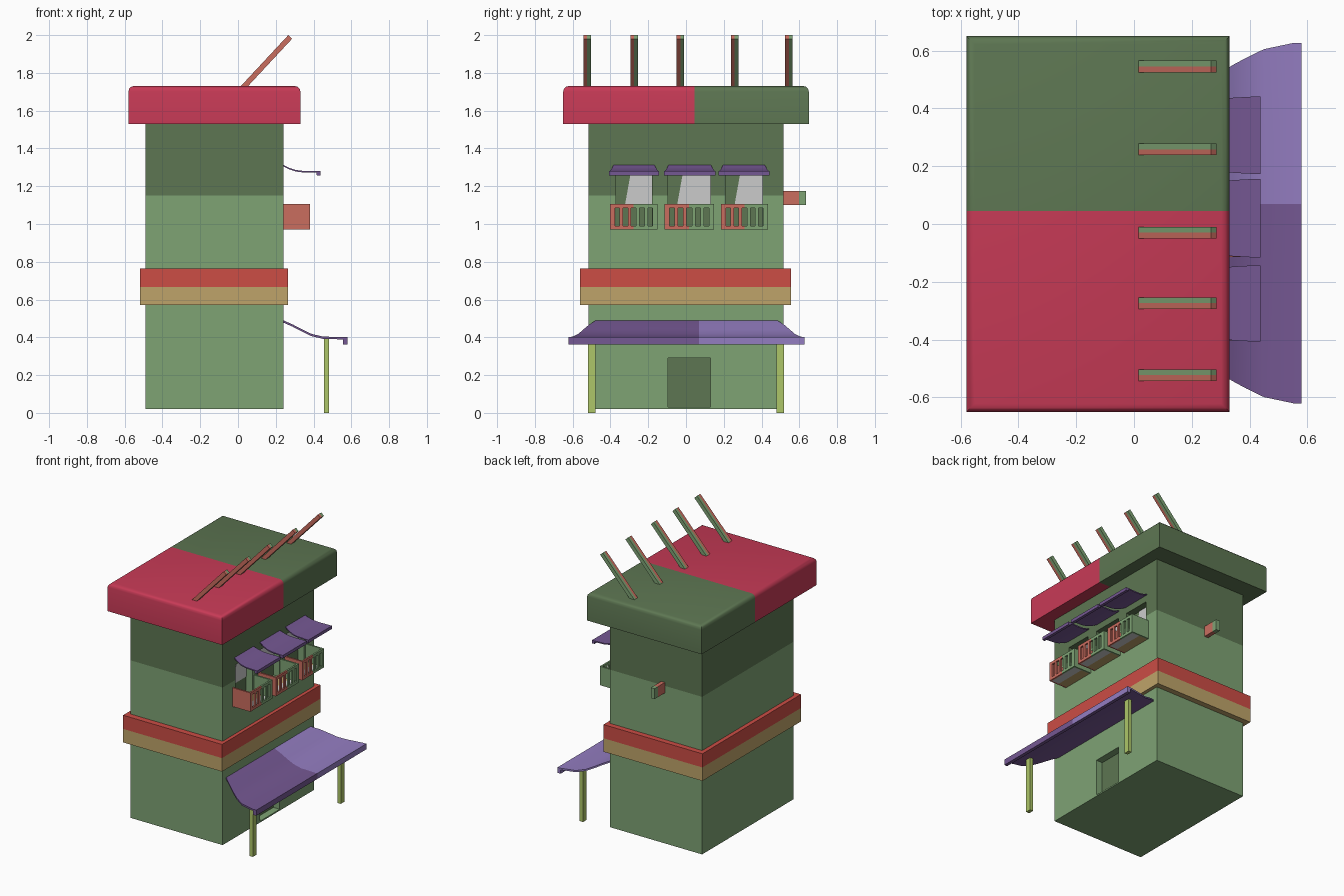
import bpy, bmesh, math
from mathutils import Vector

if "Cube" in bpy.data.objects:
    bpy.data.objects.remove(bpy.data.objects["Cube"])


def material(name, r, g, b):
    m = bpy.data.materials.new(name)
    lin = [((c / 255 + 0.055) / 1.055) ** 2.4 for c in (r, g, b)]
    m.diffuse_color = (*lin, 1)
    m.use_nodes = True
    m.node_tree.nodes["Principled BSDF"].inputs["Base Color"].default_value = m.diffuse_color
    return m


GREEN = material("mid green", 126, 163, 116)
DARK = material("dark green", 93, 118, 82)
CRIMSON = material("crimson", 199, 58, 86)
SALMON = material("salmon red", 202, 109, 95)
BRICK = material("brick red", 204, 77, 69)
TAN = material("tan", 191, 164, 106)
PURPLE = material("purple", 117, 88, 147)
LILAC = material("lilac", 148, 125, 193)
LIME = material("lime", 174, 198, 104)
GREY = material("pale grey", 203, 203, 203)


def add_box(bm, lo, hi):
    vs = bmesh.ops.create_cube(bm, size=1)["verts"]
    for v in vs:
        v.co = [(l + h) / 2 + c * (h - l) for l, h, c in zip(lo, hi, v.co)]
    return vs


def finish(name, bm, mats, split=None, rule=None):
    """Cut along one axis at a value, colour the two sides, make the object."""
    if split:
        axis, value = split
        no = Vector([float(i == axis) for i in range(3)])
        bmesh.ops.bisect_plane(bm, geom=bm.verts[:] + bm.edges[:] + bm.faces[:],
                               plane_co=no * value, plane_no=no, dist=1e-5)
        for f in bm.faces:
            f.material_index = int(f.calc_center_median()[axis] > value)
    if rule:
        bm.normal_update()
        for f in bm.faces:
            k = rule(f)
            if k is not None:
                f.material_index = k
    me = bpy.data.meshes.new(name)
    bm.to_mesh(me)
    bm.free()
    for m in mats:
        me.materials.append(m)
    ob = bpy.data.objects.new(name, me)
    bpy.context.collection.objects.link(ob)
    return ob


def boxes(name, parts, mats, split=None, rule=None):
    bm = bmesh.new()
    for lo, hi in parts:
        add_box(bm, lo, hi)
    return finish(name, bm, mats, split, rule)


def activate(ob):
    bpy.ops.object.select_all(action='DESELECT')
    ob.select_set(True)
    bpy.context.view_layer.objects.active = ob


def smooth(ob):
    activate(ob)
    bpy.ops.object.shade_smooth_by_angle(angle=math.radians(35))


WALL = 0.24
WINDOWS = [(-0.275, 0.095), (0.018, 0.112), (0.308, 0.098)]   # centre y, half width

# tower body with recessed door and windows
DEPTH = 0.05
holes = [((WALL - DEPTH, c - h, 0.98), (WALL + 0.1, c + h, 1.258)) for c, h in WINDOWS]
holes.append(((WALL - DEPTH, -0.095, 0.03), (WALL + 0.1, 0.13, 0.29)))
cutter = boxes("recess_cutter", holes, [])
cutter.hide_render = True
raw = boxes("raw_body", [((-0.49, -0.517, 0.02), (WALL, 0.517, 1.56))], [])
mod = raw.modifiers.new("recesses", 'BOOLEAN')
mod.operation, mod.object, mod.solver = 'DIFFERENCE', cutter, 'EXACT'
activate(raw)
bpy.ops.object.modifier_apply(modifier=mod.name)
bm = bmesh.new()
bm.from_mesh(raw.data)
for ob in (raw, cutter):
    bpy.data.objects.remove(ob)


def recess_dark(f):
    c = f.calc_center_median()
    back = abs(c.x - (WALL - DEPTH)) < 0.005 and f.normal.x > 0.9
    return 1 if back else None


finish("tower_body", bm, [GREEN, DARK], (2, 1.15), recess_dark)

# window panes, with a slanted left edge
for c, h in WINDOWS:
    bm = bmesh.new()
    vs = add_box(bm, (WALL - DEPTH, c - h + 0.045, 1.09), (WALL - DEPTH + 0.005, c + h, 1.257))
    for v in vs:
        if v.co.y < c and v.co.z > 1.2:
            v.co.y += 0.03
    finish("window_pane", bm, [GREY])

# roof slab with rounded upper edges
bm = bmesh.new()
add_box(bm, (-0.58, -0.65, 1.53), (0.33, 0.65, 1.73))
rim = [e for e in bm.edges if all(v.co.z > 1.7 for v in e.verts)]
bmesh.ops.bevel(bm, geom=rim, offset=0.028, segments=3, profile=0.5, affect='EDGES')
smooth(finish("roof_slab", bm, [CRIMSON, DARK], (1, 0.045)))

# two-colour belt around the tower
boxes("belt", [((-0.52, -0.56, 0.57), (0.265, 0.557, 0.765))], [TAN, BRICK], (2, 0.667))

# slanted roof poles
a, b = Vector((0.02, 0, 1.715)), Vector((0.276, 0, 1.99))
for y in (-0.523, -0.274, -0.03, 0.258, 0.545):
    bm = bmesh.new()
    vs = add_box(bm, (-0.014, -0.02, 0), (0.014, 0.02, (b - a).length))
    d = (b - a).normalized()
    side = Vector((d.z, 0, -d.x))
    for v in vs:
        v.co = a + side * v.co.x + d * v.co.z + Vector((0, y + v.co.y, 0))
    finish("roof_pole", bm, [SALMON, GREEN], (1, y))

# peg on the back wall
boxes("back_peg", [((-0.195, 0.51, 1.10), (-0.165, 0.635, 1.175))], [SALMON, GREEN], (1, 0.598))

# balconies: floor, solid sides, slotted front
Z0, Z1, X1, T = 0.97, 1.105, 0.38, 0.012
for c, h in [(-0.277, 0.126), (0.017, 0.131), (0.31, 0.124)]:
    y0, y1 = c - h, c + h
    parts = [((WALL, y0, Z0), (X1, y0 + T, Z1)), ((WALL, y1 - T, Z0), (X1, y1, Z1)),
             ((X1 - T, y0 + T, Z0), (X1, y1 - T, Z0 + 0.02)),
             ((X1 - T, y0 + T, Z1 - 0.02), (X1, y1 - T, Z1))]
    step = (2 * h - 0.03) / 5
    for i in range(6):
        y = y0 + 0.015 + i * step
        w = 0.009 if 0 < i < 5 else 0.012
        parts.append(((X1 - T, y - w, Z0 + 0.02), (X1, y + w, Z1 - 0.02)))
    boxes("balcony_rail", parts, [SALMON, GREEN], (1, c))
    boxes("balcony_floor", [((WALL, y0 + T, Z0), (X1 - T, y1 - T, Z0 + 0.01))],
          [TAN, GREY], (0, 0.31))


def awning(name, cy, sections, mats, split=None):
    """Curved sheet; sections are (x, top z, half width, thickness)."""
    bm = bmesh.new()
    rows = []
    for x, z, w, t in sections:
        rows.append([bm.verts.new(p) for p in ((x, cy - w, z), (x, cy + w, z),
                                               (x, cy + w, z - t), (x, cy - w, z - t))])
    for r, s in zip(rows, rows[1:]):
        for i in range(4):
            j = (i + 1) % 4
            bm.faces.new((r[i], s[i], s[j], r[j]))
    bm.faces.new(rows[0])
    bm.faces.new(rows[-1][::-1])
    bmesh.ops.recalc_face_normals(bm, faces=bm.faces[:])
    smooth(finish(name, bm, mats, split, lambda f: 0 if f.normal.z < -0.5 else None))


# small window awnings
for c, h in [(-0.275, 0.132), (0.02, 0.136), (0.307, 0.134)]:
    awning("window_awning", c, [
        (WALL, 1.313, h - 0.024, 0.008), (0.27, 1.298, h - 0.016, 0.008),
        (0.305, 1.286, h - 0.009, 0.008), (0.345, 1.281, h - 0.004, 0.008),
        (0.416, 1.280, h, 0.008), (0.417, 1.280, h, 0.022), (0.437, 1.280, h, 0.022)],
        [PURPLE])

# large entrance canopy
awning("entrance_canopy", 0.003, [
    (WALL, 0.49, 0.48, 0.012), (0.29, 0.468, 0.515, 0.012), (0.34, 0.442, 0.546, 0.012),
    (0.39, 0.418, 0.573, 0.012), (0.45, 0.404, 0.602, 0.012), (0.555, 0.401, 0.624, 0.012),
    (0.556, 0.401, 0.624, 0.04), (0.58, 0.401, 0.624, 0.04)],
    [PURPLE, LILAC], (1, 0.07))

# canopy posts
for s in (-1, 1):
    y = s * 0.498
    boxes("canopy_post", [((0.455, y - 0.02, 0), (0.481, y + 0.02, 0.393))], [LIME])
